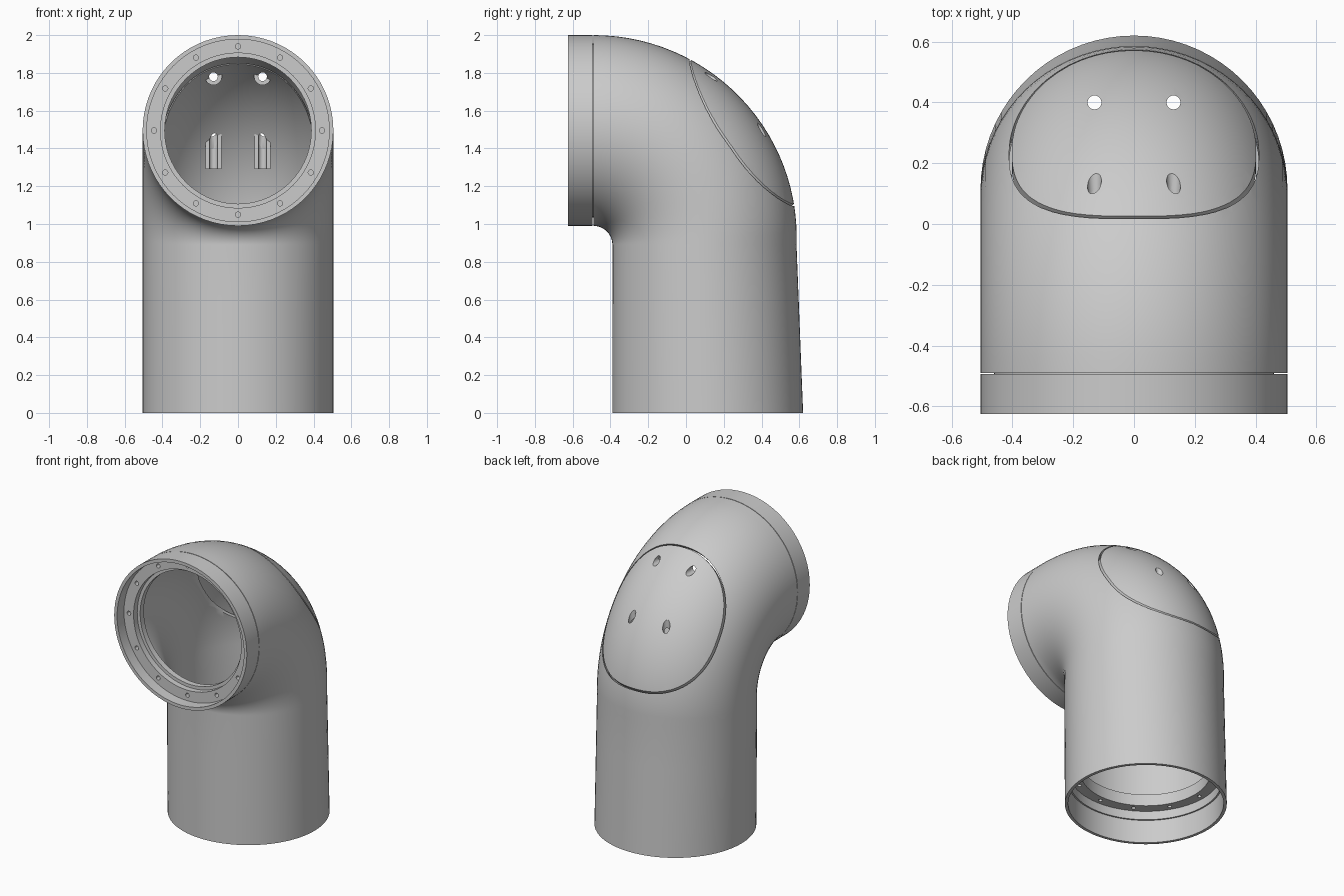
import bpy, bmesh
from math import sin, cos, pi, sqrt, copysign
from mathutils import Matrix, Vector

if "Cube" in bpy.data.objects:
    bpy.data.objects.remove(bpy.data.objects["Cube"])

SEG = 72


def finish(name, bm):
    bmesh.ops.recalc_face_normals(bm, faces=bm.faces)
    me = bpy.data.meshes.new(name)
    bm.to_mesh(me)
    bm.free()
    ob = bpy.data.objects.new(name, me)
    bpy.context.collection.objects.link(ob)
    return ob


def activate(ob):
    bpy.ops.object.select_all(action='DESELECT')
    bpy.context.view_layer.objects.active = ob
    ob.select_set(True)


def smooth(ob):
    activate(ob)
    bpy.ops.object.shade_smooth_by_angle(angle=0.6)


def boolean(ob, cutter, op='DIFFERENCE', keep=False):
    m = ob.modifiers.new('cut', 'BOOLEAN')
    m.operation, m.object, m.solver = op, cutter, 'EXACT'
    activate(ob)
    bpy.ops.object.modifier_apply(modifier=m.name)
    if not keep:
        bpy.data.objects.remove(cutter)


def loft(bm, rings, closed=False):
    n, k = len(rings), len(rings[0])
    vs = [[bm.verts.new(p) for p in r] for r in rings]
    for i in range(n if closed else n - 1):
        a, b = vs[i], vs[(i + 1) % n]
        for j in range(k):
            bm.faces.new((a[j], a[(j + 1) % k], b[(j + 1) % k], b[j]))
    if not closed:
        bm.faces.new(vs[0])
        bm.faces.new(vs[-1])


def ring(p, q, t):
    """Section between inner-bend point p and outer-bend point q (y, z), inset by t."""
    p, q = Vector(p), Vector(q)
    c, h = (p + q) / 2, (q - p) / 2
    h = h * (1 - t / h.length)
    return [((0.505 - t) * sin(a), c.x + h.x * cos(a), c.y + h.y * cos(a))
            for a in (2 * pi * j / SEG for j in range(SEG))]


def leg(z, t):
    return ring((-0.39, z), (0.62 - 0.035 * z / 0.89, z), t)


def bend(f, t):
    """f = 0 at the vertical leg, 1 at the front mouth."""
    a = f * pi / 2
    r = 1.11 - 0.035 * (1 - f) ** 2
    return ring((-0.49 + 0.1 * cos(a), 0.89 + 0.1 * sin(a)),
                (-0.49 + r * cos(a), 0.89 + r * sin(a)), t)


def path(t, z0=0):
    return [leg(z0, t), leg(0.6, t)] + [bend(i / 28, t) for i in range(29)]


def lathe_y(name, prof, cz):
    bm = bmesh.new()
    loft(bm, [[(r * sin(2 * pi * j / SEG), y, cz + r * cos(2 * pi * j / SEG))
               for j in range(SEG)] for r, y in prof], True)
    return finish(name, bm)


def pegs(name, centres, r, depth, axis):
    bm = bmesh.new()
    rot = Matrix.Rotation(pi / 2, 4, 'X') if axis == 'Y' else Matrix()
    for c in centres:
        bmesh.ops.create_cone(bm, cap_ends=True, segments=20, radius1=r, radius2=r,
                              depth=depth, matrix=Matrix.Translation(c) @ rot)
    return finish(name, bm)


def box(bm, lo, hi):
    lo, hi = Vector(lo), Vector(hi)
    bmesh.ops.create_cube(bm, size=1, matrix=Matrix.Translation((lo + hi) / 2)
                          @ Matrix.Diagonal((*(hi - lo), 1)))


def outline(a, b, s):
    """Hatch outline seen along the 45 degree diagonal, at depth s."""
    pts = []
    for j in range(96):
        t = 2 * pi * j / 96
        u = a * copysign(abs(cos(t)) ** (2 / 2.3), cos(t))
        v = 0.84 + b * copysign(abs(sin(t)) ** (2 / 2.3), sin(t))
        pts.append((u, (s - v) / sqrt(2), (s + v) / sqrt(2)))
    return pts


# elbow shell, with a slightly thinner wall at the bottom socket
bm = bmesh.new()
inside = path(0.03, 0.16)
loft(bm, path(0) + inside[::-1] + [leg(0.16, 0.02), leg(0, 0.02)], True)
elbow = finish('elbow_pipe', bm)

# gap around the rear hatch
bm = bmesh.new()
loft(bm, [outline(0.411, 0.471, 0.95), outline(0.411, 0.471, 1.6),
          outline(0.402, 0.462, 1.6), outline(0.402, 0.462, 0.95)], True)
boolean(elbow, finish('hatch_gap_cutter', bm))

# screw bosses inside the hatch, trimmed to the shell
bm = bmesh.new()
loft(bm, path(0.012))
trim = finish('trim_solid', bm)
bosses = []
for side in (-1, 1):
    x = 0.13 * side
    bm = bmesh.new()
    box(bm, (x - 0.043, 0.39, 1.29), (x + 0.043, 0.6, 1.56))
    bosses.append(finish('lower_screw_boss', bm))
    up = pegs('upper_screw_boss', [(x, 0.19, 1.78)], 0.045, 0.22, 'Y')
    bm = bmesh.new()
    box(bm, (x - 0.045, 0.08, 1.78), (x + 0.045, 0.3, 1.9))
    boolean(up, finish('boss_web', bm), 'UNION')
    bosses.append(up)
for b in bosses:
    boolean(b, trim, 'INTERSECT', True)
bpy.data.objects.remove(trim)

# screw holes through hatch and bosses
for ob in [elbow] + bosses:
    if 'upper' not in ob.name:
        boolean(ob, pegs('drill', [(-0.13, 0.4, 1.5), (0.13, 0.4, 1.5)], 0.023, 0.6, 'Z'))
    if 'lower' not in ob.name:
        boolean(ob, pegs('drill', [(-0.13, 0.2, 1.78), (0.13, 0.2, 1.78)], 0.023, 0.5, 'Y'))
    smooth(ob)

# front collar with recessed bolt flange
collar = lathe_y('front_collar', [(0.505, -0.494), (0.505, -0.625), (0.483, -0.625),
                                  (0.483, -0.55), (0.41, -0.55), (0.41, -0.51),
                                  (0.388, -0.51), (0.388, -0.47), (0.46, -0.47),
                                  (0.46, -0.494)], 1.495)
boolean(collar, pegs('drill', [(0.445 * sin(k * pi / 6), -0.55, 1.495 + 0.445 * cos(k * pi / 6))
                               for k in range(12)], 0.014, 0.08, 'Y'))
smooth(collar)

# bolt flange inside the bottom socket
bm = bmesh.new()
loft(bm, [leg(0.22, 0.028), leg(0.30, 0.028), leg(0.30, 0.1), leg(0.22, 0.1)], True)
flange = finish('bottom_flange', bm)
boolean(flange, pegs('drill', [(0.44 * sin(k * pi / 6), 0.11 + 0.435 * cos(k * pi / 6), 0.22)
                               for k in range(12)], 0.013, 0.1, 'Z'))
smooth(flange)
